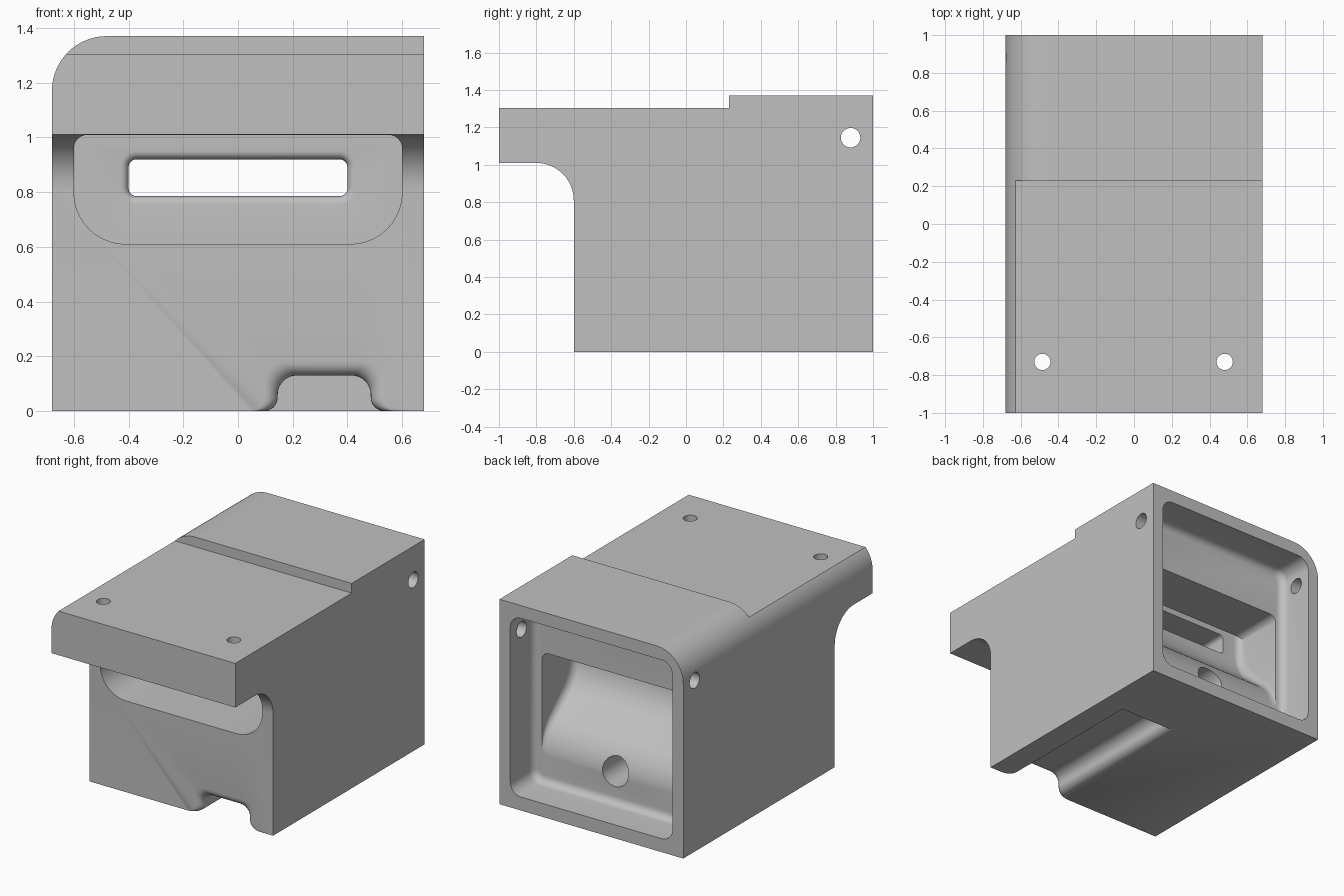
import bpy, bmesh, math
from mathutils import Vector

if "Cube" in bpy.data.objects:
    bpy.data.objects.remove(bpy.data.objects["Cube"])

grey = bpy.data.materials.new("light_grey")
grey.use_nodes = True
GREY = (0.53, 0.53, 0.53, 1)
grey.diffuse_color = GREY
grey.node_tree.nodes["Principled BSDF"].inputs["Base Color"].default_value = GREY


def rounded(corners, steps=10):
    """Closed outline from (u, v, radius) corners."""
    pts = []
    for i, (u, v, r) in enumerate(corners):
        p = Vector((u, v))
        if r == 0:
            pts.append(p)
            continue
        a = (Vector(corners[i - 1][:2]) - p).normalized()
        b = (Vector(corners[(i + 1) % len(corners)][:2]) - p).normalized()
        half = math.acos(max(-1, min(1, a.dot(b)))) / 2
        centre = p + (a + b).normalized() * r / math.sin(half)
        start = p + a * r / math.tan(half) - centre
        end = p + b * r / math.tan(half) - centre
        sweep = math.pi - 2 * half
        for k in range(steps + 1):
            t = sweep * k / steps
            pts.append(centre + (start * math.sin(sweep - t) + end * math.sin(t)) / math.sin(sweep))
    return pts


def box_outline(u0, u1, v0, v1, r_low, r_high, grow=0):
    u0, u1, v0, v1 = u0 - grow, u1 + grow, v0 - grow, v1 + grow
    return rounded([(u0, v0, r_low + grow), (u1, v0, r_low + grow),
                    (u1, v1, r_high + grow), (u0, v1, r_high + grow)])


def circle(u, v, r, n=40):
    return [Vector((u + r * math.cos(math.tau * k / n), v + r * math.sin(math.tau * k / n)))
            for k in range(n)]


def fillet(r, n=6):
    """Quarter round as (depth, offset) pairs, from full offset to none."""
    angles = [math.pi / 2 * k / n for k in range(n + 1)]
    return [(r - r * math.cos(a), r - r * math.sin(a)) for a in angles]


def place(axis, p, d):
    return {"x": (d, p[0], p[1]), "y": (p[0], d, p[1]), "z": (p[0], p[1], d)}[axis]


def loft(name, axis, sections):
    """Solid through (distance, outline) sections along an axis."""
    bm = bmesh.new()
    rings = [[bm.verts.new(place(axis, p, d)) for p in pts] for d, pts in sections]
    for r0, r1 in zip(rings, rings[1:]):
        for i in range(len(r0)):
            bm.faces.new((r0[i - 1], r0[i], r1[i], r1[i - 1]))
    bm.faces.new(rings[0])
    bm.faces.new(rings[-1])
    bmesh.ops.recalc_face_normals(bm, faces=bm.faces)
    mesh = bpy.data.meshes.new(name)
    bm.to_mesh(mesh)
    bm.free()
    obj = bpy.data.objects.new(name, mesh)
    bpy.context.scene.collection.objects.link(obj)
    mesh.materials.append(grey)
    return obj


def prism(name, axis, pts, lo, hi):
    return loft(name, axis, [(lo, pts), (hi, pts)])


# Housing with stepped top and filleted overhang
housing = prism("housing", "x", rounded([
    (-0.6, 0, 0), (1, 0, 0), (1, 1.37, 0), (0.23, 1.37, 0), (0.23, 1.305, 0),
    (-1, 1.305, 0), (-1, 1.01, 0), (-0.6, 1.01, 0.2)], 16), -0.68, 0.68)
cutters = []

# Rounded upper right-hand edge
arc = [Vector((-0.48 - 0.2 * math.cos(t * math.pi / 32), 1.17 + 0.2 * math.sin(t * math.pi / 32)))
       for t in range(17)]
corner = [Vector((-0.8, 1.17))] + arc + [Vector((-0.48, 1.5)), Vector((-0.8, 1.5))]
cutters.append(prism("edge_cutter", "y", corner, -1.2, 1.2))

# Rear pocket with a filleted end
cutters.append(loft("pocket_cutter", "y", [
    (y, box_outline(-0.6, 0.6, 0.09, 1.285, 0.08, 0.08, grow))
    for y, grow in [(0.75 + d, -o) for d, o in fillet(0.05)] + [(1.1, 0)]]))


# Inner hollow with a curved ramp and softened ends
def hollow(g):
    return rounded([(0.4 + g, 0.96 - g, 0), (0.9, 0.96 - g, 0), (0.9, 0.2, 0),
                    (0.752, 0.2, 0), (0.75, 0.39 + g, 0.3), (0.4 + g, 0.68 + g, 0.3)])


ends = fillet(0.05)
cutters.append(loft("hollow_cutter", "x",
                    [(d - 0.54, hollow(o)) for d, o in ends]
                    + [(0.54 - d, hollow(o)) for d, o in reversed(ends)]))

# Front recess under the overhang
cutters.append(prism("recess_cutter", "y",
                     box_outline(-0.6, 0.6, 0.61, 1.009, 0.19, 0.05), -0.8, 0.2))


def flare(mouth, r, end):
    """Stations of a cut that is wide at its mouth."""
    return [(mouth - 0.03, r)] + [(mouth + d, o) for d, o in fillet(r)] + [(end, 0)]


# Slot through the inner wall
cutters.append(loft("slot_cutter", "y",
                    [(y, box_outline(-0.4, 0.4, 0.785, 0.92, 0.03, 0.03, grow))
                     for y, grow in flare(0.2, 0.03, 0.5)]))


# Underside channel with flared edges
def channel(grow):
    w, h, f, r = 0.17 + grow, 0.13 + grow, 0.05, 0.07
    angles = [t * math.pi / 16 for t in range(9)]
    lip = [(w + f - f * math.sin(a), f - f * math.cos(a)) for a in angles]
    top = [(w - r + r * math.cos(a), h - r + r * math.sin(a)) for a in angles]
    half = [(w + f, -0.05)] + lip + top
    outline = half + [(-u, v) for u, v in reversed(half)]
    return [Vector((u + 0.315, v)) for u, v in outline]


cutters.append(loft("channel_cutter", "y",
                    [(y, channel(grow)) for y, grow in flare(-0.6, 0.05, 0.5)]))

# Bored holes
cutters.append(prism("cable_bore", "y", circle(0, 0.3, 0.095), 0.45, 0.8))
cutters.append(prism("pin_bore", "x", circle(0.88, 1.145, 0.052), -1, 1))
for x in (-0.485, 0.48):
    cutters.append(prism("screw_bore", "z", circle(x, -0.73, 0.043), 0.95, 1.4))

# Carve the housing, then drop the helpers
bpy.context.view_layer.objects.active = housing
for cutter in cutters:
    cutter.hide_render = True
    mod = housing.modifiers.new("carve", "BOOLEAN")
    mod.operation, mod.solver, mod.object = "DIFFERENCE", "EXACT", cutter
    bpy.ops.object.modifier_apply(modifier=mod.name)
    bpy.data.objects.remove(cutter)

bpy.ops.object.select_all(action="DESELECT")
housing.select_set(True)
bpy.ops.object.shade_smooth_by_angle(angle=math.radians(30))
